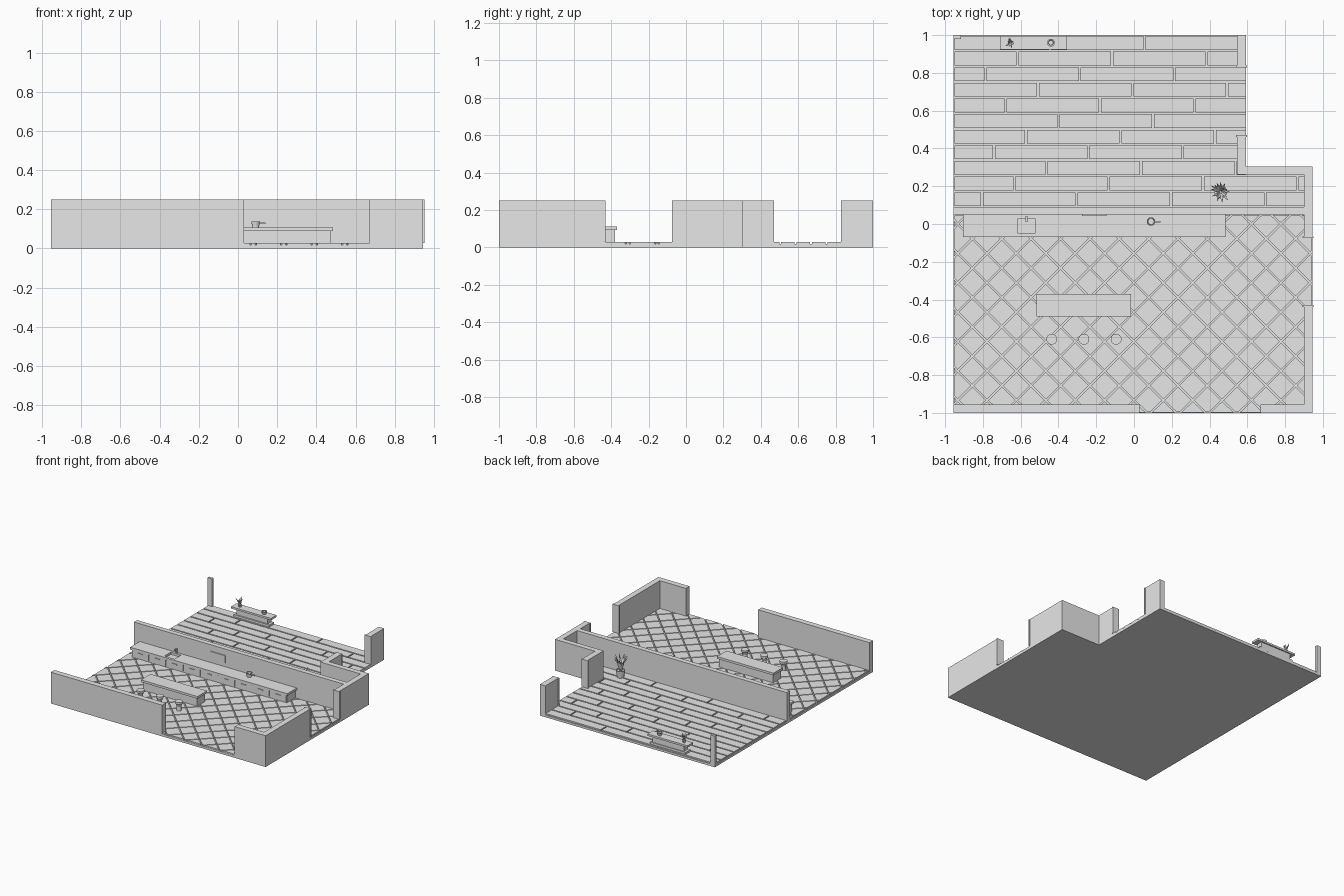
import bpy, bmesh, math, random
from mathutils import Vector

random.seed(4)
cube = bpy.data.objects.get("Cube")
if cube:
    bpy.data.objects.remove(cube, do_unlink=True)

# One plain colour for everything
grey = bpy.data.materials.new("light grey")
grey.use_nodes = True
grey.diffuse_color = (0.8, 0.8, 0.8, 1)
grey.node_tree.nodes["Principled BSDF"].inputs["Base Color"].default_value = (0.8, 0.8, 0.8, 1)

BASE, FLOOR, TOP = 0.018, 0.028, 0.25


def finish(name, bm):
    bmesh.ops.recalc_face_normals(bm, faces=bm.faces)
    mesh = bpy.data.meshes.new(name)
    bm.to_mesh(mesh)
    bm.free()
    mesh.materials.append(grey)
    obj = bpy.data.objects.new(name, mesh)
    bpy.context.collection.objects.link(obj)
    return obj


def add_box(bm, x0, x1, y0, y1, z0, z1):
    verts = bmesh.ops.create_cube(bm, size=1)["verts"]
    for v in verts:
        v.co = Vector(((x0 + x1) / 2 + v.co.x * (x1 - x0),
                       (y0 + y1) / 2 + v.co.y * (y1 - y0),
                       (z0 + z1) / 2 + v.co.z * (z1 - z0)))


def boxes(name, *items):
    bm = bmesh.new()
    for item in items:
        add_box(bm, *item)
    return finish(name, bm)


def prism(name, outline, z0, z1):
    bm = bmesh.new()
    face = bm.faces.new([bm.verts.new((x, y, z0)) for x, y in outline])
    new = bmesh.ops.extrude_face_region(bm, geom=[face])["geom"]
    bmesh.ops.translate(bm, vec=(0, 0, z1 - z0),
                        verts=[g for g in new if isinstance(g, bmesh.types.BMVert)])
    return finish(name, bm)


def lathe(name, x, y, profile, sides=12):
    # Turned part from (radius, height) pairs
    bm = bmesh.new()
    rings = []
    for r, z in profile:
        rings.append([bm.verts.new((x + r * math.cos(a), y + r * math.sin(a), z))
                      for a in (math.tau * (i + 0.5) / sides for i in range(sides))])
    for low, high in zip(rings, rings[1:]):
        for i in range(sides):
            j = (i + 1) % sides
            bm.faces.new((low[i], low[j], high[j], high[i]))
    bm.faces.new(rings[0])
    bm.faces.new(rings[-1])
    return finish(name, bm)


def leaves(name, x, y, z, count, reach, height, width):
    # Narrow pointed blades, each bent outwards half way up
    bm = bmesh.new()
    for i in range(count):
        a = math.tau * i / count + random.uniform(-0.3, 0.3)
        out = Vector((math.cos(a), math.sin(a), 0))
        side = Vector((-out.y, out.x, 0)) * width
        spread = reach * random.uniform(0.5, 1)
        root = Vector((x, y, z)) + out * reach * 0.1
        mid = root + out * spread * 0.4 + Vector((0, 0, height * 0.55))
        tip = root + out * spread * 0.9 + Vector((0, 0, height * random.uniform(0.75, 1)))
        pts = [root - side * 0.5, root + side * 0.5, mid + side, tip, mid - side]
        r0, r1, m1, t, m0 = [bm.verts.new(p) for p in pts]
        bm.faces.new((r0, r1, m1, m0))
        bm.faces.new((m0, m1, t))
    obj = finish(name, bm)
    solid = obj.modifiers.new("thickness", "SOLIDIFY")
    solid.thickness = 0.003
    return obj


# Floor slab with the corner cut out
prism("floor_slab", [(-0.955, -1), (0.945, -1), (0.945, 0.305), (0.592, 0.305),
                     (0.592, 1), (-0.955, 1)], 0, BASE)

# Kitchen tiles: a rectangle sliced along both diagonals, with gaps between
bm = bmesh.new()
bm.faces.new([bm.verts.new((x, y, BASE)) for x, y in
              ((-0.955, -1), (0.945, -1), (0.945, 0.05), (-0.955, 0.05))])
for normal in (Vector((1, 1, 0)).normalized(), Vector((1, -1, 0)).normalized()):
    for i in range(-14, 15):
        bmesh.ops.bisect_plane(bm, geom=bm.verts[:] + bm.edges[:] + bm.faces[:],
                               plane_co=normal * (i * 0.11), plane_no=normal)
bmesh.ops.split_edges(bm, edges=bm.edges[:])
rim = bmesh.ops.inset_individual(bm, faces=bm.faces[:], thickness=0.006)["faces"]
bmesh.ops.delete(bm, geom=rim, context="FACES")
tops = bmesh.ops.extrude_face_region(bm, geom=bm.faces[:])["geom"]
bmesh.ops.translate(bm, vec=(0, 0, FLOOR - BASE),
                    verts=[g for g in tops if isinstance(g, bmesh.types.BMVert)])
finish("kitchen_tiles", bm)

# Living room planks in staggered rows
planks, rows, gap = [], 11, 0.005
step = (1 - 0.09) / rows
for r in range(rows):
    y0 = 0.09 + r * step
    end = 0.945 if y0 + step < 0.31 else 0.592
    x, length = -0.955, 0.15 + 0.45 * ((r * 0.38) % 1)
    while x < end - 0.01:
        stop = min(x + length, end)
        planks.append((x + gap, stop - (gap if stop < end else 0),
                       y0 + gap, y0 + step - gap, BASE, FLOOR))
        x, length = stop, 0.5
boxes("floor_planks", *planks)

# Walls
boxes("front_wall_left", (-0.955, 0.03, -1, -0.955, 0, TOP))
prism("front_right_corner_wall", [(0.67, -1), (0.945, -1), (0.945, -0.435), (0.9, -0.435),
                                  (0.9, -0.955), (0.67, -0.955)], 0, TOP)
boxes("middle_wall", (-0.955, 0.9, 0.05, 0.09, 0, TOP))
prism("stepped_wall", [(0.945, -0.07), (0.945, 0.305), (0.592, 0.305), (0.592, 0.47),
                       (0.545, 0.47), (0.545, 0.263), (0.9, 0.263), (0.9, -0.07)], 0, TOP)
boxes("back_right_wall", (0.545, 0.592, 0.83, 1, 0, TOP))
boxes("back_left_post", (-0.955, -0.915, 0.98, 1, 0, TOP))

# Door trims on the wall ends
for name, x, y in (("kitchen_front", 0.922, -0.435), ("kitchen_back", 0.922, -0.07),
                   ("living_front", 0.568, 0.465), ("living_back", 0.568, 0.833)):
    boxes(name + "_door_trim", (x - 0.029, x + 0.029, y - 0.005, y + 0.005, FLOOR, TOP))

# Kitchen counter, with the worktop laid around the sink opening
CT = 0.108
boxes("counter_cabinets", (-0.895, 0.475, -0.06, 0.05, BASE, 0.09))
boxes("counter_worktop",
      (-0.905, -0.615, -0.07, 0.05, 0.09, CT), (-0.525, 0.485, -0.07, 0.05, 0.09, CT),
      (-0.615, -0.525, -0.07, -0.05, 0.09, CT), (-0.615, -0.525, 0.03, 0.05, 0.09, CT))
doors, handles, count = [], [], 9
w = 1.37 / count
for i in range(count):
    x = -0.895 + i * w
    doors.append((x + 0.004, x + w - 0.004, -0.064, -0.06, 0.036, 0.087))
    handles.append((x + w / 2 - 0.02, x + w / 2 + 0.02, -0.069, -0.064, 0.072, 0.078))
boxes("cabinet_doors", *doors)
boxes("cabinet_handles", *handles)
boxes("tap", (-0.575, -0.565, 0.032, 0.042, CT, 0.145),
      (-0.575, -0.565, 0.01, 0.042, 0.137, 0.145))

# Pan on its burner
lathe("burner", 0.09, 0.013, [(0.018, CT), (0.018, 0.116)])
lathe("pan", 0.09, 0.013, [(0.019, 0.116), (0.023, 0.138), (0.018, 0.138), (0.016, 0.12)])
boxes("pan_handle", (0.11, 0.14, 0.009, 0.017, 0.126, 0.132))

# Wall panel above the counter
boxes("wall_panel", (-0.275, -0.145, 0.043, 0.05, 0.14, 0.2))

# Island and stools
boxes("island_body", (-0.505, -0.025, -0.48, -0.38, BASE, 0.094))
boxes("island_top", (-0.515, -0.015, -0.49, -0.37, 0.094, 0.112))
for i in range(3):
    lathe("stool_%d" % (i + 1), -0.435 + i * 0.17, -0.61,
          [(0.02, BASE), (0.017, 0.06), (0.024, 0.08), (0.029, 0.085), (0.029, 0.1)])

# Low bench on the back side, with a plant and a bowl
boxes("bench", (-0.71, -0.355, 0.925, 0.995, 0.09, 0.105),
      (-0.67, -0.395, 0.94, 0.985, 0.045, 0.09),
      (-0.69, -0.375, 0.93, 0.99, BASE, 0.045))
lathe("bench_bowl", -0.44, 0.96, [(0.014, 0.105), (0.021, 0.128), (0.014, 0.128), (0.012, 0.112)])
lathe("bench_plant_pot", -0.655, 0.96, [(0.01, 0.105), (0.014, 0.125)], 8)
leaves("bench_plant_leaves", -0.655, 0.96, 0.122, 9, 0.032, 0.055, 0.004)

# Large floor plant
lathe("floor_plant_pot", 0.46, 0.17, [(0.025, BASE), (0.034, 0.085), (0.028, 0.085), (0.026, 0.078)])
leaves("floor_plant_leaves", 0.46, 0.17, 0.075, 14, 0.065, 0.13, 0.007)
